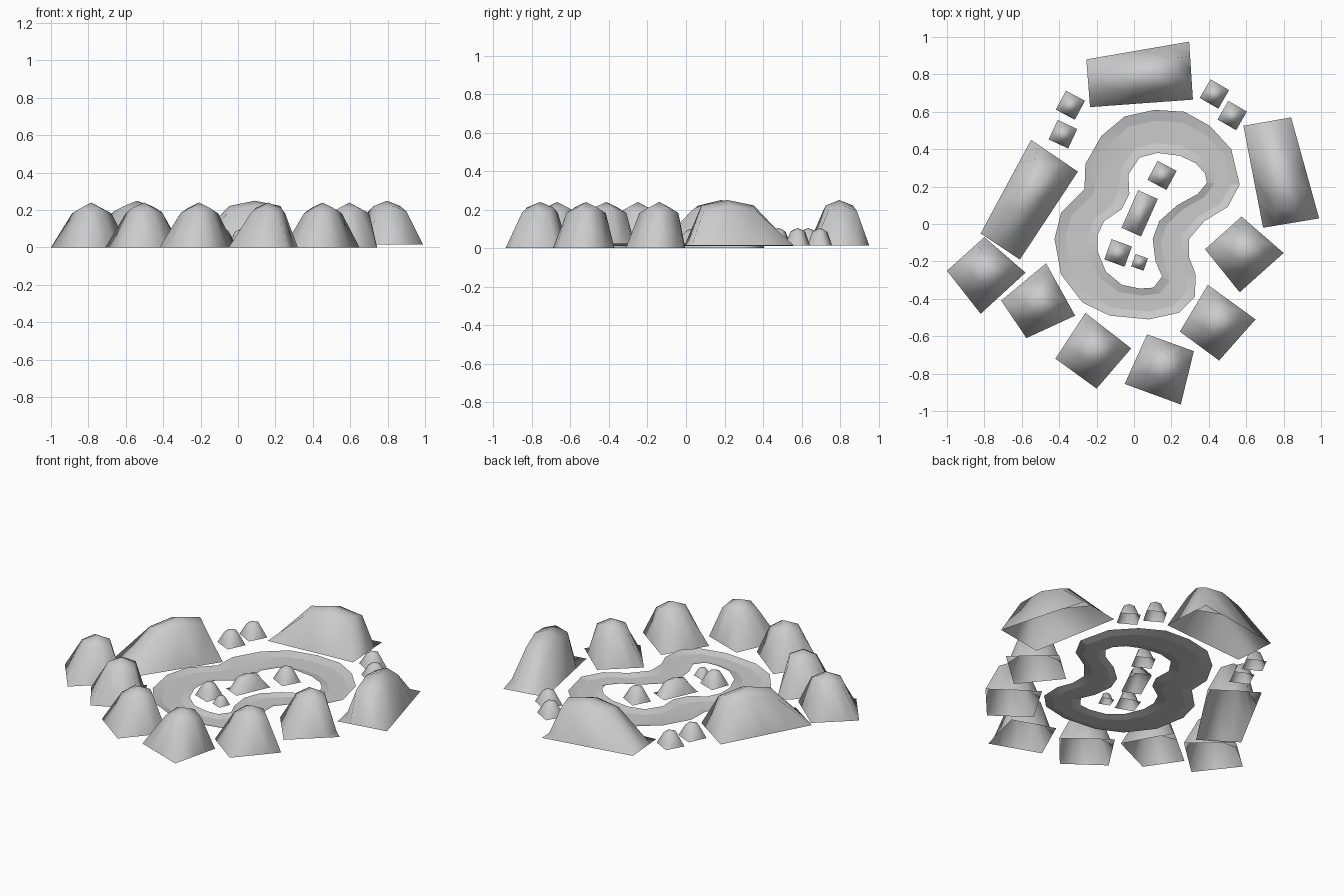
import bpy, bmesh, math
from mathutils import Vector

if "Cube" in bpy.data.objects:
    bpy.data.objects.remove(bpy.data.objects["Cube"])

grey = bpy.data.materials.new("plain grey")
grey.diffuse_color = (0.6, 0.6, 0.6, 1)
grey.use_nodes = True
grey.node_tree.nodes["Principled BSDF"].inputs["Base Color"].default_value = grey.diffuse_color


def finish(bm, name, angle):
    bmesh.ops.recalc_face_normals(bm, faces=bm.faces)
    if sum(f.normal.z for f in bm.faces) < 0:
        bmesh.ops.reverse_faces(bm, faces=bm.faces)
    me = bpy.data.meshes.new(name)
    bm.to_mesh(me)
    bm.free()
    me.materials.append(grey)
    ob = bpy.data.objects.new(name, me)
    bpy.context.collection.objects.link(ob)
    bpy.ops.object.select_all(action='DESELECT')
    ob.select_set(True)
    bpy.context.view_layer.objects.active = ob
    bpy.ops.object.shade_smooth_by_angle(angle=math.radians(angle))


def hill(name, corners, height, base=0.0, shift=(0, 0)):
    """Open-bottomed mound: 4 x 4 grid over four base corners, crown moved by shift."""
    a, b, c, d = [Vector(p) for p in corners]
    bm = bmesh.new()
    grid = []
    for i in range(5):
        row = []
        for j in range(5):
            u, v = i / 4, j / 4
            p = (a * (1 - u) + b * u) * (1 - v) + (d * (1 - u) + c * u) * v
            inner = 0 < i < 4 and 0 < j < 4
            off = (i != 2) + (j != 2)
            z = height * (1, 0.88, 0.76)[off] if inner else 0
            if inner:
                p = p + Vector(shift)
            row.append(bm.verts.new((p.x, p.y, base + z)))
        grid.append(row)
    for i in range(4):
        for j in range(4):
            bm.faces.new((grid[i][j], grid[i + 1][j], grid[i + 1][j + 1], grid[i][j + 1]))
    finish(bm, name, 75)


def rect(x, y, length, width, deg):
    t = math.radians(deg)
    e = Vector((math.cos(t), math.sin(t))) * length / 2
    n = Vector((-math.sin(t), math.cos(t))) * width / 2
    m = Vector((x, y))
    return m - e - n, m + e - n, m + e + n, m - e + n


# Three long hills around the back and sides
hill("back_hill", [(-.255, .88), (.295, .975), (.315, .665), (-.235, .625)], .235, .015, (.06, .01))
hill("right_hill", [(.585, .525), (.84, .57), (.99, .03), (.69, -.02)], .235, .015, (.02, -.06))
hill("left_hill", [(-.82, -.05), (-.55, .45), (-.30, .28), (-.61, -.19)], .25, 0, (.03, .06))

# Square hills along the front
front_hills = [
    [(-1, -.25), (-.8, -.07), (-.58, -.26), (-.82, -.48)],
    [(-.71, -.41), (-.47, -.21), (-.315, -.49), (-.575, -.61)],
    [(-.42, -.72), (-.26, -.475), (-.015, -.665), (-.2, -.88)],
    [(-.05, -.855), (.07, -.59), (.32, -.68), (.25, -.965)],
    [(.245, -.575), (.395, -.325), (.65, -.51), (.455, -.73)],
    [(.38, -.135), (.575, .04), (.8, -.155), (.565, -.365)],
]
for k, corners in enumerate(front_hills):
    hill(f"front_hill_{k + 1}", corners, .24, 0, (.015, .015))

# Small mounds outside and inside the track: x, y, length, width, angle, height
mounds = [
    (-.34, .635, .115, .115, -28, .09), (-.38, .48, .115, .115, -25, .09),
    (.43, .695, .115, .115, -30, .09), (.525, .58, .115, .115, -30, .09),
    (.15, .26, .115, .115, -28, .09), (.03, .057, .22, .115, 66, .09),
    (-.085, -.155, .115, .115, -20, .09), (.03, -.205, .07, .07, -20, .055),
]
for k, (x, y, l, w, ang, h) in enumerate(mounds):
    hill(f"small_mound_{k + 1}", rect(x, y, l, w, ang), h, .015)

# Track loop: outer and inner edge points in hundredths of a unit
track = [
    (11, 61, 12.5, 38), (27, 60, 24.5, 36.5), (40.5, 52.5, 33, 32.5), (52, 40, 38, 27),
    (56.5, 21, 39, 22), (50, 9, 34, 16), (37.5, 1.5, 23, 10), (29.5, -8, 13.5, 1.5),
    (29.5, -18, 10, -8), (33, -27, 11.5, -20), (32.5, -39, 15, -28), (24, -47.5, 10.5, -34),
    (8, -51, 3, -34.5), (-13, -49, -6.5, -32.5), (-27.5, -42, -15, -25.5), (-39, -27, -19.5, -14.5),
    (-42.5, -8, -19.5, -6), (-39, 6, -16, 1.5), (-26.5, 18.5, -6.5, 8), (-26, 32, -2.5, 16),
    (-17.5, 47, -3, 26.5), (-5, 57.5, 3, 35.5),
]
# Cross-section: raised lips on both sides of a flat road
section = [(0, .025), (.25, .012), (.77, .012), (1, .025)]
bm = bmesh.new()
rings = []
for ox, oy, ix, iy in track:
    o, i = Vector((ox, oy)) / 100, Vector((ix, iy)) / 100
    rings.append([bm.verts.new((*o.lerp(i, t), z)) for t, z in section])
for k, ring in enumerate(rings):
    nxt = rings[(k + 1) % len(rings)]
    for s in range(3):
        bm.faces.new((ring[s], nxt[s], nxt[s + 1], ring[s + 1]))
finish(bm, "track", 12)
